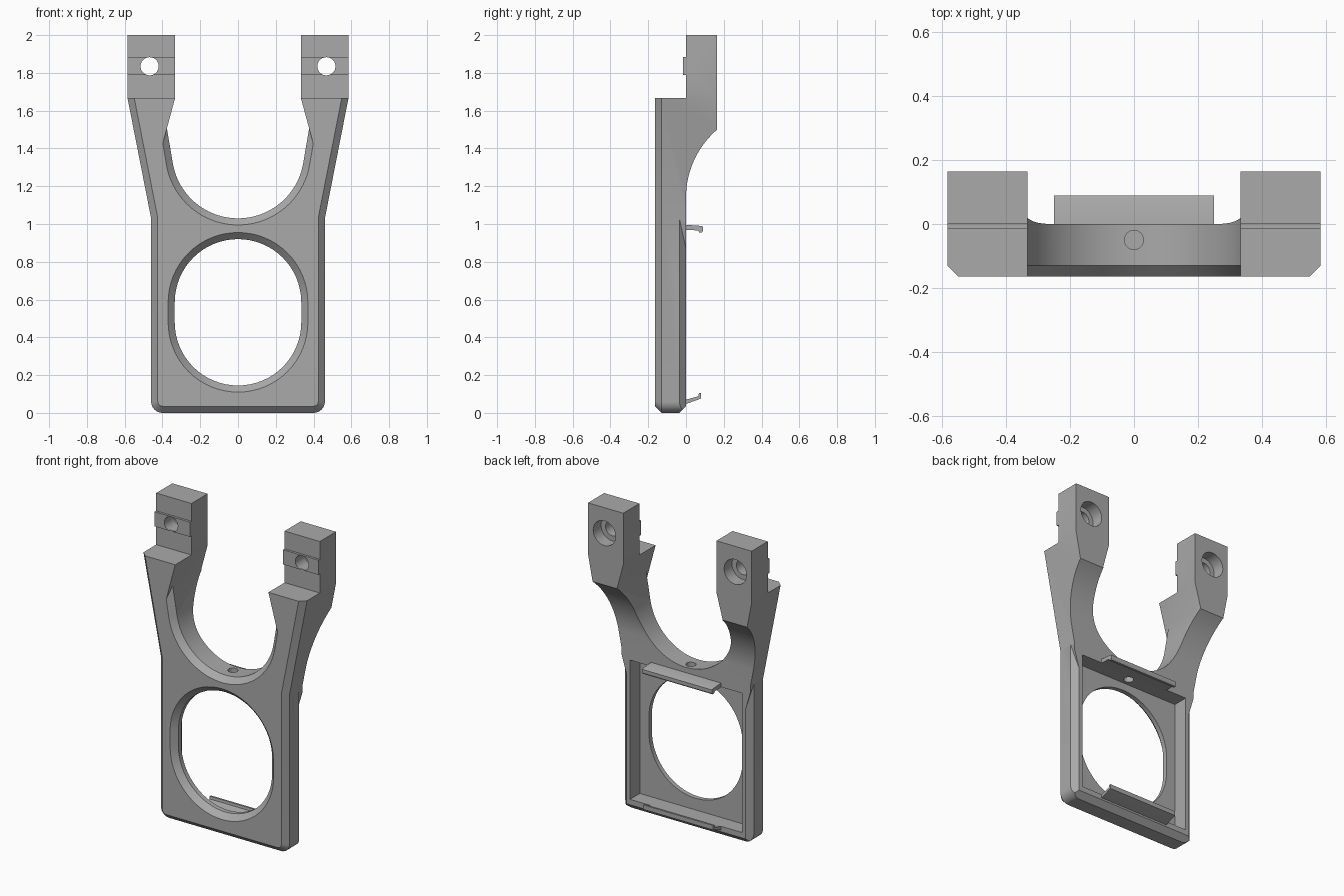
import bpy, bmesh
from math import sin, cos, pi, radians
from mathutils import Vector

if "Cube" in bpy.data.objects:
    bpy.data.objects.remove(bpy.data.objects["Cube"])

grey = bpy.data.materials.new("plain grey")
grey.use_nodes = True
grey.diffuse_color = (0.4, 0.4, 0.4, 1)
grey.node_tree.nodes["Principled BSDF"].inputs["Base Color"].default_value = (0.4, 0.4, 0.4, 1)

CH = 0.035                      # chamfer size
FRONT, BACK = -0.165, 0.165


def finish(name, bm):
    bmesh.ops.recalc_face_normals(bm, faces=bm.faces)
    mesh = bpy.data.meshes.new(name)
    bm.to_mesh(mesh)
    bm.free()
    mesh.materials.append(grey)
    ob = bpy.data.objects.new(name, mesh)
    bpy.context.collection.objects.link(ob)
    return ob


def loft(name, rings):
    """Solid through matching closed rings of 3D points."""
    bm = bmesh.new()
    rows = [[bm.verts.new(p) for p in ring] for ring in rings]
    n = len(rows[0])
    for a, b in zip(rows, rows[1:]):
        for i in range(n):
            bm.faces.new((a[i], a[(i + 1) % n], b[(i + 1) % n], b[i]))
    bm.faces.new(rows[0])
    bm.faces.new(rows[-1])
    return finish(name, bm)


def loft_y(name, layers):
    return loft(name, [[(x, y, z) for x, z in pts] for y, pts in layers])


def prism_x(name, pts, half):
    return loft(name, [[(x, y, z) for y, z in pts] for x in (-half, half)])


def hull(name, pts):
    bm = bmesh.new()
    for p in pts:
        bm.verts.new(p)
    bmesh.ops.convex_hull(bm, input=bm.verts)
    return finish(name, bm)


def arc(cx, cz, r, a0, a1, n):
    return [(cx + r * cos(radians(a0 + (a1 - a0) * i / n)),
             cz + r * sin(radians(a0 + (a1 - a0) * i / n))) for i in range(n + 1)]


def inset(pts, d):
    """Move each side of a counter-clockwise outline inwards by d."""
    out = []
    for i, p in enumerate(pts):
        p, a, b = Vector(p), Vector(pts[i - 1]), Vector(pts[(i + 1) % len(pts)])
        e, f = (p - a).normalized(), (b - p).normalized()
        n1, n2 = Vector((-e.y, e.x)), Vector((-f.y, f.x))
        out.append(tuple(p + (n1 + n2) * d / (1 + n1.dot(n2))))
    return out


def boolean(ob, tool, operation="DIFFERENCE"):
    mod = ob.modifiers.new("cut", "BOOLEAN")
    mod.operation, mod.solver, mod.object = operation, "EXACT", tool
    bpy.ops.object.select_all(action="DESELECT")
    bpy.context.view_layer.objects.active = ob
    ob.select_set(True)
    bpy.ops.object.modifier_apply(modifier=mod.name)
    bpy.data.objects.remove(tool)


def cylinder(name, centre, r, y0, y1):
    ring = arc(centre[0], centre[1], r, 0, 352.5, 47)
    return loft_y(name, [(y0, ring), (y1, ring)])


# Body outline with rounded bottom corners and flared arms
right_half = arc(0.40, 0.06, 0.06, -90, 0, 8) + [(0.46, 1.03), (0.585, 1.667), (0.585, 2)]
outline = right_half + [(-x, z) for x, z in reversed(right_half)]
frame = loft_y("frame", [(FRONT, inset(outline, CH)), (FRONT + CH, outline), (0.2, outline)])

# Side profile: flat back, swept arms, stepped front with raised ribs
R = 0.475
sweep = [(R - R * cos(t), 1.14 + R * sin(t)) for t in [0.86 * i / 20 for i in range(21)]]
profile = [(-0.2, -0.1), (0, -0.1)] + sweep + [
    (BACK, 1.5), (BACK, 2.1), (0, 2.1), (0, 1.885), (-0.015, 1.885),
    (-0.015, 1.79), (0, 1.79), (0, 1.667), (-0.2, 1.667)]
profile.remove(sweep[-1])
boolean(frame, prism_x("side_profile", profile, 0.8), "INTERSECT")


# Upper open yoke with a chamfered front edge
def yoke(d):
    z = 1.506 - 2.27 * d
    x = 0.333 + 0.27 * (1.667 - z)
    top = [(-0.333, 2.2), (-0.333, 1.667), (-x, z)]
    return top + arc(0, 1.38, 0.35 + d, 189.7, 350.3, 48) + [(-a, b) for a, b in reversed(top)]


boolean(frame, loft_y("yoke_cut", [(-0.2, yoke(2 * CH)), (FRONT + CH, yoke(0)), (0.3, yoke(0))]))


# Lower window and the rectangular pocket behind it
def window(d):
    return arc(0, 0.585, 0.335 + d, 0, 180, 32) + arc(0, 0.48, 0.335 + d, 180, 360, 32)


boolean(frame, loft_y("window_cut", [(-0.2, window(2 * CH)), (FRONT + CH, window(0)), (0.1, window(0))]))
boolean(frame, prism_x("pocket_cut", [(-0.1, 0.07), (0.1, 0.07), (0.1, 0.97), (-0.1, 0.97)], 0.4))

# Back chamfers: bottom edge, and sides that run out below the flare
boolean(frame, prism_x("bottom_chamfer", [(0.02, 0.055), (-0.065, -0.03), (0.02, -0.03)], 0.7))
for s in (-1, 1):
    ends = [(0.405, 0.02, 0.78), (0.5, -0.075, 1.21), (0.5, 0.02, 1.1)]
    pts = [(s * x, y, z) for x, y, z in ends] + [(s * x, y, -0.1) for x, y, _ in ends]
    boolean(frame, hull("side_chamfer", pts))

# Bolt holes with counterbores in the arm tops
for s in (-1, 1):
    centre = (s * 0.468, 1.835)
    boolean(frame, cylinder("bolt_hole", centre, 0.048, -0.1, 0.3))
    boolean(frame, cylinder("counterbore", centre, 0.08, 0.085, 0.3))

# Small vertical hole between yoke and pocket
ring = arc(0, -0.05, 0.03, 0, 345, 23)
boolean(frame, loft("pin_hole", [[(x, y, z) for x, y in ring] for z in (0.9, 1.15)]))

# Hooked clips above and below the pocket
top_clip = prism_x("top_clip", [(-0.02, 0.97), (0.065, 0.966), (0.07, 0.955), (0.085, 0.955),
                                (0.09, 0.965), (0.09, 0.985), (0.08, 0.99), (-0.02, 0.997)], 0.25)
bottom_clip = prism_x("bottom_clip", [(-0.02, 0.042), (0, 0.047), (0.08, 0.076), (0.08, 0.105),
                                      (0.068, 0.105), (0.066, 0.088), (0, 0.07), (-0.02, 0.069)], 0.25)

# Smooth the curved walls, keep edges sharp
bpy.ops.object.select_all(action="DESELECT")
for ob in (frame, top_clip, bottom_clip):
    ob.select_set(True)
bpy.context.view_layer.objects.active = frame
bpy.ops.object.shade_smooth_by_angle(angle=radians(25))
